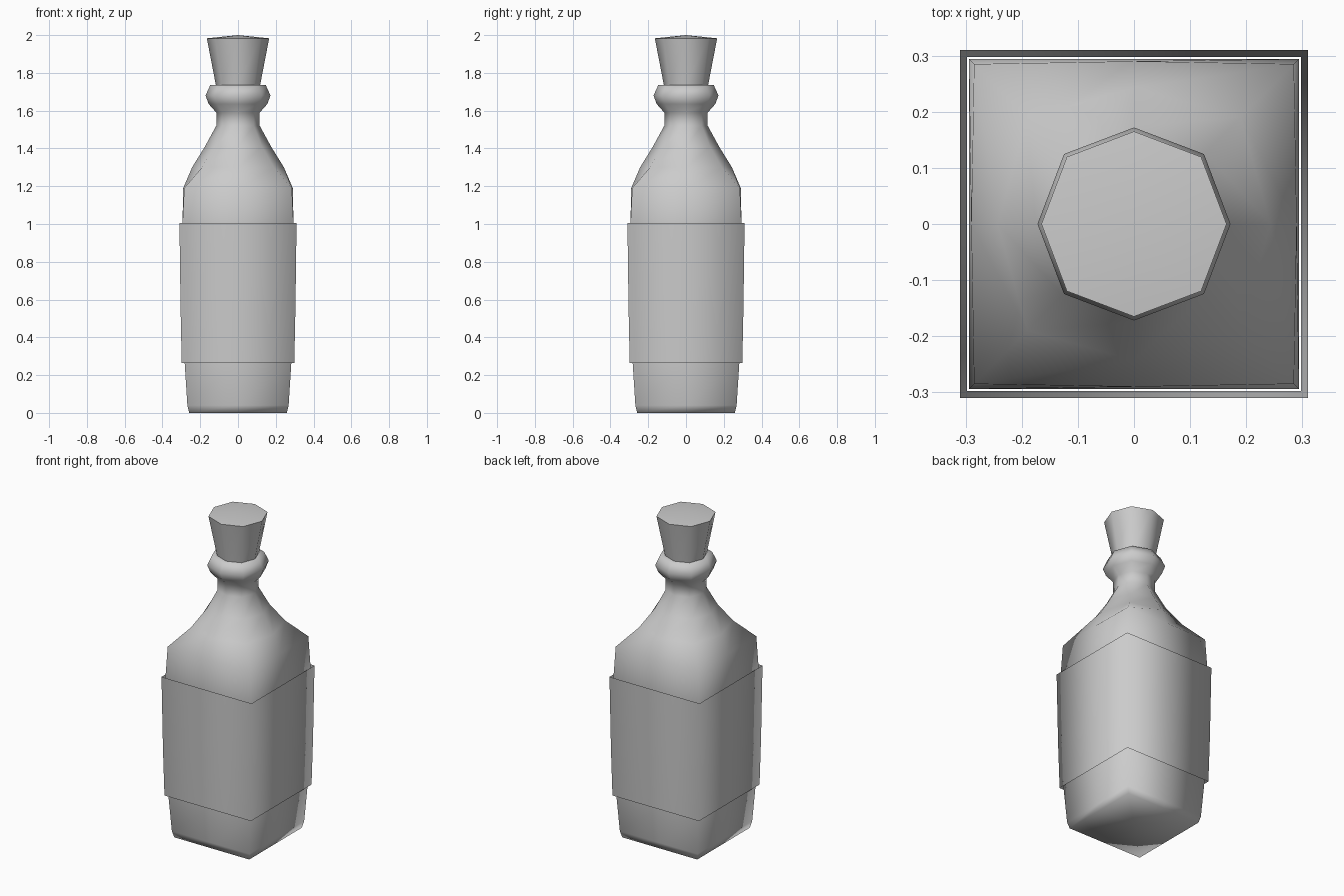
import bpy, bmesh, math

if "Cube" in bpy.data.objects:
    bpy.data.objects.remove(bpy.data.objects["Cube"])


def lathe(name, rings, cap_bottom=None, cap_top=None, sharp=180):
    """Skin 8-sided rings given as (z, mid-side distance, corner coordinate).
    Caps are fans to an apex at the given height."""
    bm = bmesh.new()
    loops = []
    for z, a, d in rings:
        pts = [(a, 0), (d, d), (0, a), (-d, d), (-a, 0), (-d, -d), (0, -a), (d, -d)]
        loops.append([bm.verts.new((x, y, z)) for x, y in pts])
    for lo, hi in zip(loops, loops[1:]):
        for i in range(8):
            j = (i + 1) % 8
            bm.faces.new((lo[i], lo[j], hi[j], hi[i]))
    for z, loop, flip in ((cap_bottom, loops[0], True), (cap_top, loops[-1], False)):
        if z is None:
            continue
        apex = bm.verts.new((0, 0, z))
        for i in range(8):
            tri = (loop[i], loop[(i + 1) % 8], apex)
            bm.faces.new(tri[::-1] if flip else tri)
    mesh = bpy.data.meshes.new(name)
    bm.to_mesh(mesh)
    bm.free()
    obj = bpy.data.objects.new(name, mesh)
    bpy.context.collection.objects.link(obj)
    bpy.context.view_layer.objects.active = obj
    obj.select_set(True)
    bpy.ops.object.shade_smooth_by_angle(angle=math.radians(sharp))
    obj.select_set(False)
    return obj


def octagon(z, r):
    return (z, r, r * 0.725)


def square(z, h):
    return (z, h, h)


# Square body blending through the shoulder into an octagonal neck and lip
lathe("bottle", [
    square(0.0, 0.258), square(0.04, 0.268), square(0.26, 0.282),
    square(1.0, 0.294), (1.19, 0.29, 0.285),
    (1.30, 0.243, 0.19), octagon(1.41, 0.175), octagon(1.52, 0.115),
    octagon(1.59, 0.115), octagon(1.635, 0.155), octagon(1.68, 0.172),
    octagon(1.735, 0.147), octagon(1.735, 0.10),
], cap_bottom=0.01)

# Open paper sleeve around the body
lathe("label", [square(0.265, 0.298), square(0.55, 0.304), square(1.005, 0.31)])

# Flared stopper with a shallow domed top
lathe("stopper", [octagon(1.70, 0.112), octagon(1.74, 0.118), octagon(1.983, 0.165)],
      cap_bottom=1.70, cap_top=2.0, sharp=60)
